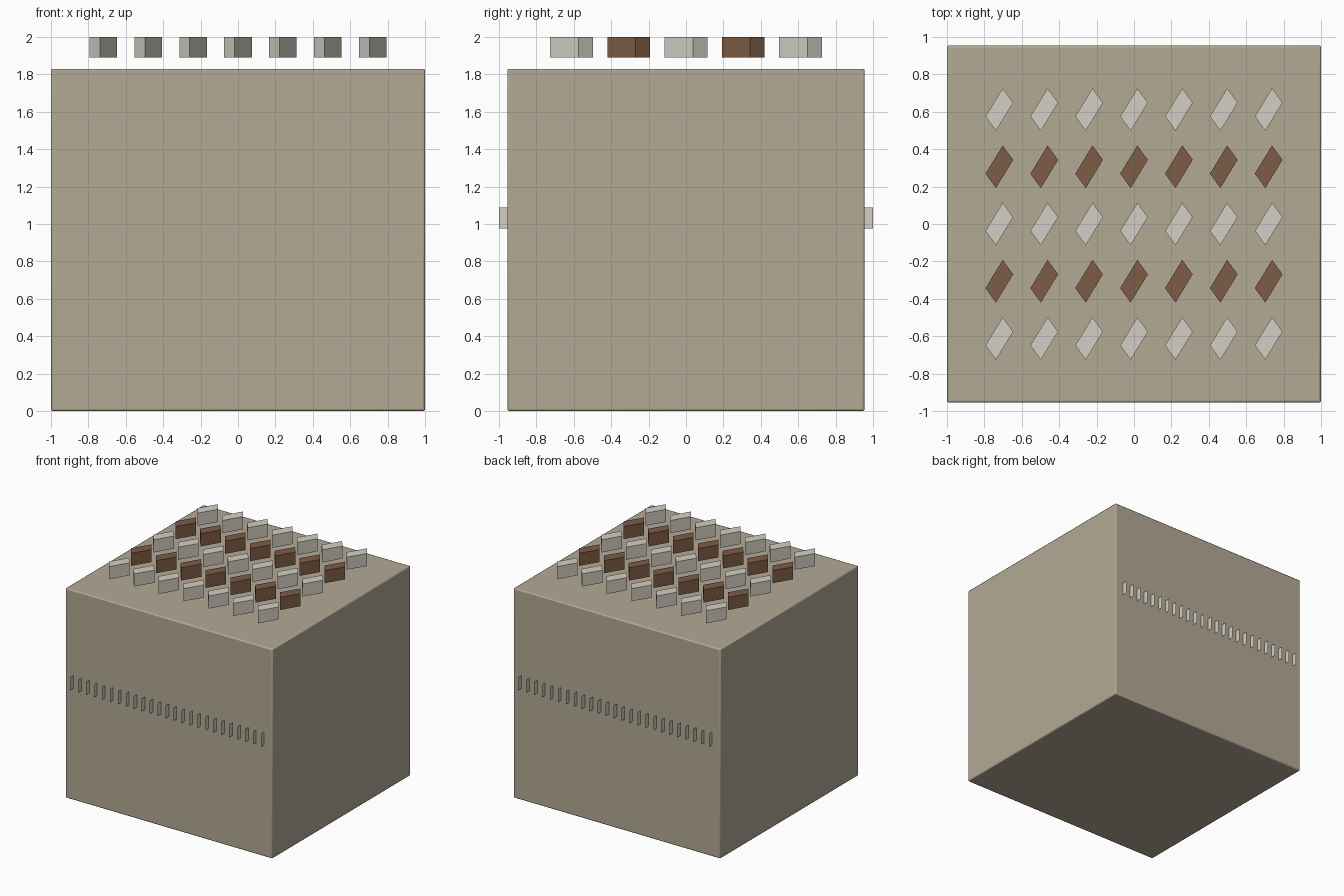
import bpy, bmesh

if "Cube" in bpy.data.objects:
    bpy.data.objects.remove(bpy.data.objects["Cube"])


def material(name, rgb):
    m = bpy.data.materials.new(name)
    m.diffuse_color = (*[(c / 255) ** 2.2 for c in rgb], 1)
    m.use_nodes = True
    m.node_tree.nodes["Principled BSDF"].inputs["Base Color"].default_value = m.diffuse_color
    return m


def make_object(name, bm, mat):
    mesh = bpy.data.meshes.new(name)
    bm.to_mesh(mesh)
    bm.free()
    ob = bpy.data.objects.new(name, mesh)
    bpy.context.collection.objects.link(ob)
    mesh.materials.append(mat)
    return ob


stone = material("stone", (178, 168, 148))
pale = material("pale", (210, 206, 195))
brown = material("brown", (124, 93, 71))

# body: block with narrow softened edges
bpy.ops.mesh.primitive_cube_add(size=1, location=(0, 0, 0.915))
body = bpy.context.object
body.name = "body"
body.scale = (2, 1.91, 1.83)
bpy.ops.object.transform_apply(location=False, rotation=False, scale=True)
bev = body.modifiers.new("soft_edges", 'BEVEL')
bev.width = 0.01
bev.segments = 2
body.data.materials.append(stone)
bpy.ops.object.shade_smooth_by_angle()

# roof tiles: skewed slabs hovering over the top, in alternating rows
OUTLINE = [(0.074, 0.037), (0.018, 0.114), (-0.074, -0.037), (-0.018, -0.114)]
for row in range(5):
    bm = bmesh.new()
    for col in range(7):
        cx, cy = (col - 3) * 0.24, (row - 2) * 0.306
        cx += 0
        face = bm.faces.new([bm.verts.new((cx + x, cy + y, 1.89)) for x, y in OUTLINE])
        ext = bmesh.ops.extrude_face_region(bm, geom=[face], use_keep_orig=True)
        top = [v for v in ext["geom"] if isinstance(v, bmesh.types.BMVert)]
        bmesh.ops.translate(bm, verts=top, vec=(0, 0, 0.11))
    bmesh.ops.recalc_face_normals(bm, faces=bm.faces)
    make_object(f"tile_row_{row + 1}", bm, brown if row % 2 else pale)

# vent fins: thin upright sheets along the front and back
for name, side in (("front_fins", -1), ("back_fins", 1)):
    bm = bmesh.new()
    for i in range(25):
        x = (i - 12) * 0.0768
        bm.faces.new([bm.verts.new((x, side * y, z)) for y, z in
                      ((0.95, 0.975), (1.0, 0.975), (1.0, 1.087), (0.95, 1.087))])
    make_object(name, bm, pale)
